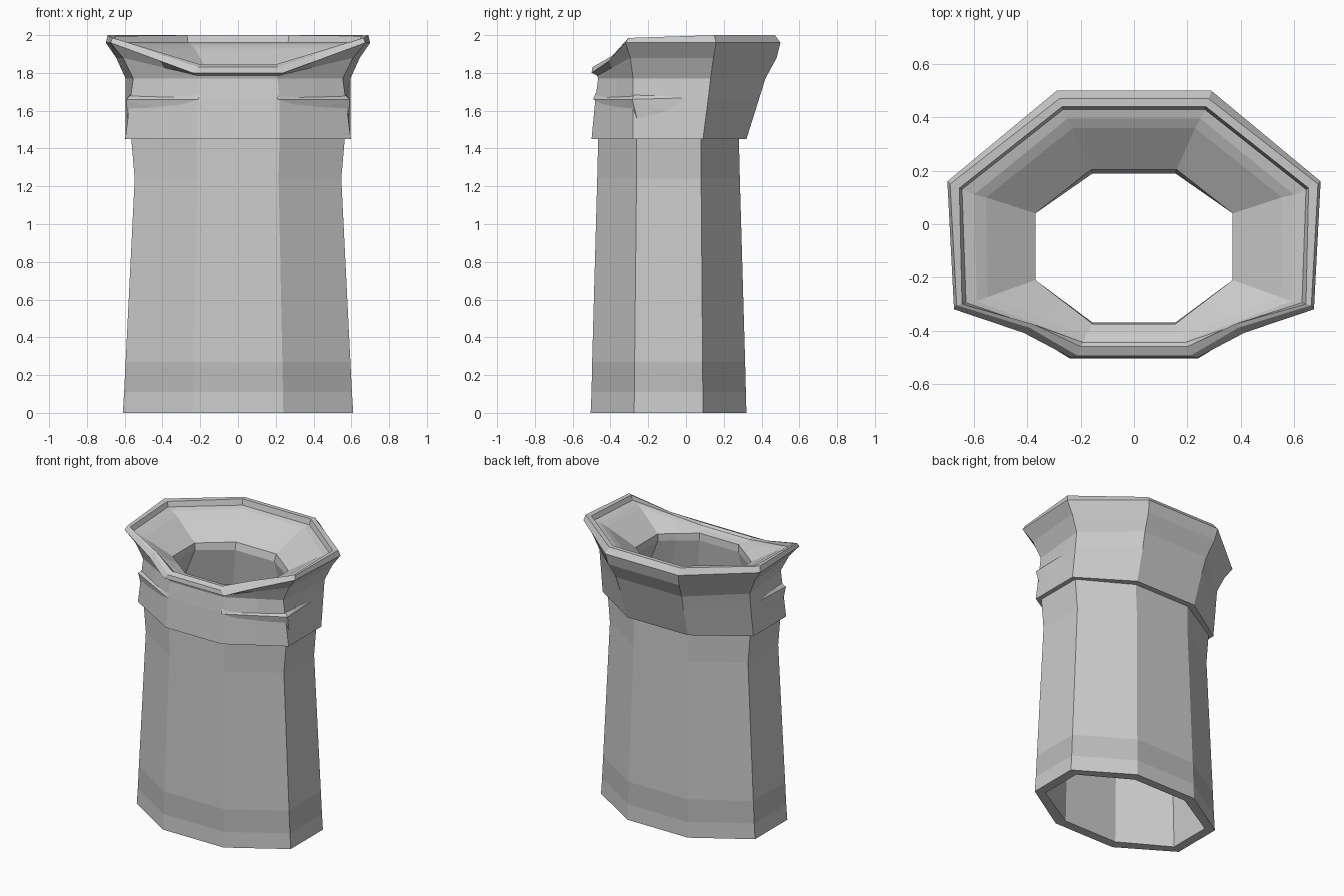
import bpy, bmesh

dark = bpy.data.materials.new("dark_band")
dark.diffuse_color = (0.5, 0.5, 0.5, 1)


def make(name, bm):
    bmesh.ops.recalc_face_normals(bm, faces=bm.faces)
    me = bpy.data.meshes.new(name)
    bm.to_mesh(me)
    bm.free()
    ob = bpy.data.objects.new(name, me)
    bpy.context.collection.objects.link(ob)
    return ob


def octagon(fx, fy, sx, sf, sb, bx, by, z):
    """Right half of a ring, front to back."""
    return [(fx, fy, z), (sx, sf, z), (sx, sb, z), (bx, by, z)]


def loft(name, halves):
    """Mirror each half ring across x and skin neighbouring rings."""
    bm = bmesh.new()
    rings = []
    for half in halves:
        pts = half + [(-x, y, z) for x, y, z in reversed(half)]
        rings.append([bm.verts.new(p) for p in pts])
    for a, b in zip(rings, rings[1:]):
        n = len(a)
        for i in range(n):
            j = (i + 1) % n
            bm.faces.new((a[i], a[j], b[j], b[i]))
    return make(name, bm)


def with_mid(half, t=0.55, dy=0.0, dz=0.0):
    """Add a point between the front and side corners."""
    f, s = half[0], half[1]
    m = [f[k] + (s[k] - f[k]) * t for k in range(3)]
    return [f, (m[0], m[1] + dy, m[2] + dz)] + half[1:]


# Tapered octagonal tube with inner wall and dark band
inner_top = octagon(0.20, -0.41, 0.50, -0.23, 0.06, 0.20, 0.23, 1.45)
body = loft("tube_body", [
    inner_top,
    octagon(0.21, -0.44, 0.545, -0.245, 0.065, 0.21, 0.26, 0),
    octagon(0.24, -0.505, 0.61, -0.275, 0.09, 0.24, 0.32, 0),
    octagon(0.238, -0.50, 0.603, -0.273, 0.089, 0.238, 0.317, 0.11),
    octagon(0.235, -0.497, 0.595, -0.272, 0.088, 0.235, 0.313, 0.27),
    octagon(0.215, -0.47, 0.547, -0.262, 0.08, 0.215, 0.285, 1.24),
    octagon(0.22, -0.465, 0.565, -0.262, 0.08, 0.22, 0.28, 1.45),
])
body.data.materials.append(None)
body.data.materials.append(dark)
for p in body.data.polygons:
    if 0.15 < p.center.z < 0.23:
        p.material_index = 1

# Flared collar: underside, outside, rim, funnel, hole
m = with_mid
loft("flared_collar", [
    m(octagon(0.22, -0.465, 0.565, -0.262, 0.08, 0.22, 0.28, 1.45)),
    m(octagon(0.22, -0.50, 0.597, -0.28, 0.09, 0.24, 0.32, 1.45)),
    m([(0.22, -0.48, 1.66), (0.57, -0.28, 1.66), (0.595, 0.117, 1.66), (0.25, 0.386, 1.66)]),
    m([(0.21, -0.465, 1.77), (0.555, -0.28, 1.77), (0.595, 0.13, 1.77), (0.26, 0.42, 1.77)]),
    m([(0.21, -0.47, 1.785), (0.61, -0.295, 1.88), (0.645, 0.145, 1.88), (0.28, 0.48, 1.88)], 0.45),
    m([(0.24, -0.50, 1.80), (0.675, -0.32, 1.96), (0.70, 0.16, 1.96), (0.29, 0.50, 1.96)], 0.4, 0.02),
    m([(0.21, -0.495, 1.83), (0.665, -0.305, 1.985), (0.69, 0.15, 2.0), (0.28, 0.47, 2.0)], 0.4, 0.03),
    m([(0.20, -0.46, 1.845), (0.645, -0.30, 1.98), (0.655, 0.135, 1.995), (0.27, 0.44, 2.0)], 0.4, 0.02),
    m([(0.19, -0.445, 1.83), (0.63, -0.295, 1.95), (0.645, 0.13, 1.96), (0.265, 0.43, 1.96)], 0.4),
    m([(0.19, -0.44, 1.83), (0.59, -0.29, 1.94), (0.60, 0.11, 1.95), (0.25, 0.395, 1.95)], 0.4),
    m([(0.18, -0.415, 1.82), (0.55, -0.275, 1.92), (0.555, 0.10, 1.93), (0.23, 0.36, 1.93)], 0.4),
    m(octagon(0.155, -0.375, 0.37, -0.21, 0.04, 0.16, 0.205, 1.81)),
    m(octagon(0.155, -0.37, 0.37, -0.21, 0.04, 0.155, 0.19, 1.76)),
    m(inner_top),
])

# Raised fabric folds round the front corners of the collar
for sign, side in ((1, "right"), (-1, "left")):
    bm = bmesh.new()
    co = [(0.585, 0.08, 1.67), (0.57, -0.1, 1.69), (0.56, -0.27, 1.69),
          (0.592, -0.285, 1.66), (0.585, -0.26, 1.56), (0.587, 0.0, 1.56),
          (0.21, -0.477, 1.695), (0.21, -0.492, 1.66), (0.40, -0.375, 1.60)]
    v = [bm.verts.new((sign * x, y, z)) for x, y, z in co]
    for f in ((0, 1, 3), (1, 2, 3), (0, 3, 5), (3, 4, 5),
              (2, 6, 7), (2, 7, 3), (7, 8, 3), (8, 4, 3)):
        bm.faces.new([v[i] for i in f])
    make("fold_" + side, bm)
